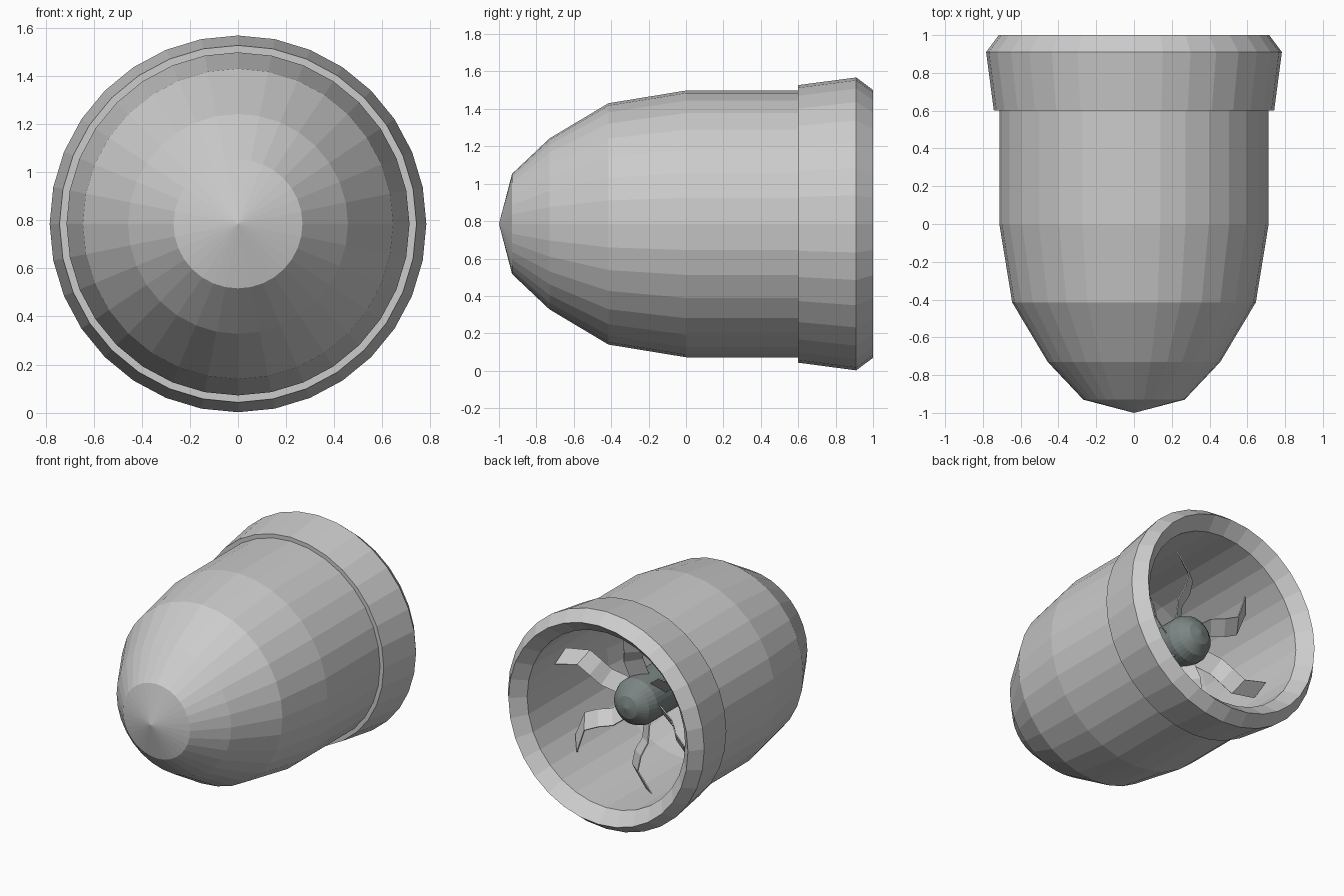
import bpy, math

if "Cube" in bpy.data.objects:
    bpy.data.objects.remove(bpy.data.objects["Cube"])

CZ = 0.785   # height of the long axis


def new_object(name, verts, faces, color=None):
    mesh = bpy.data.meshes.new(name)
    mesh.from_pydata(verts, [], faces)
    mesh.update()
    obj = bpy.data.objects.new(name, mesh)
    bpy.context.collection.objects.link(obj)
    if color:
        mat = bpy.data.materials.new(name + "_material")
        mat.diffuse_color = color
        mat.use_nodes = True
        mat.node_tree.nodes["Principled BSDF"].inputs["Base Color"].default_value = mat.diffuse_color
        mesh.materials.append(mat)
    return obj


def lathe(name, profile, sides=32, color=None):
    """Revolve (y, radius) points about the long axis; radius 0 becomes a pole."""
    verts, rings, faces = [], [], []
    for y, r in profile:
        start, count = len(verts), (sides if r > 0 else 1)
        for i in range(count):
            a = math.tau * i / sides
            verts.append((r * math.cos(a), y, CZ + r * math.sin(a)))
        rings.append([start + i % count for i in range(sides)])
    for p, q in zip(rings, rings[1:]):
        for i in range(sides):
            j = (i + 1) % sides
            face = list(dict.fromkeys((p[i], q[i], q[j], p[j])))
            faces.append(face)
    return new_object(name, verts, faces, color)


# hollow casing: rounded nose, straight body, stepped collar, lip and inner wall
lathe("casing", [
    (-1.0, 0), (-0.93, 0.268), (-0.73, 0.457), (-0.415, 0.645), (0, 0.713),
    (0.6, 0.713), (0.6, 0.742), (0.91, 0.783), (1.0, 0.716), (0.91, 0.63),
    (0, 0.63), (-0.4, 0.57), (-0.69, 0.39), (-0.85, 0.22), (-0.9, 0)])

# dark central hub with domed end
lathe("hub", [(0, 0), (0, 0.165), (0.56, 0.165), (0.62, 0.14),
              (0.67, 0.08), (0.69, 0)], color=(0.2, 0.24, 0.23, 1))

# six bent, pitched blades: path of (radius, angle offset in degrees, y)
path = [(0.14, 0, 0.48), (0.28, 2, 0.53), (0.36, 9, 0.57),
        (0.46, 11, 0.59), (0.61, 0, 0.6)]
for b in range(6):
    verts = []
    for r, off, y in path:
        a = math.radians(18 + 60 * b + off)
        for s in (-1, 1):
            x = r * math.cos(a) + s * 0.05 * math.sin(a)
            z = r * math.sin(a) - s * 0.05 * math.cos(a)
            verts.append((x, y + s * 0.04, CZ + z))
    faces = [(2 * i, 2 * i + 1, 2 * i + 3, 2 * i + 2) for i in range(len(path) - 1)]
    blade = new_object(f"blade_{b + 1}", verts, faces)
    mod = blade.modifiers.new("thickness", 'SOLIDIFY')
    mod.thickness = 0.008
    mod.offset = 0
